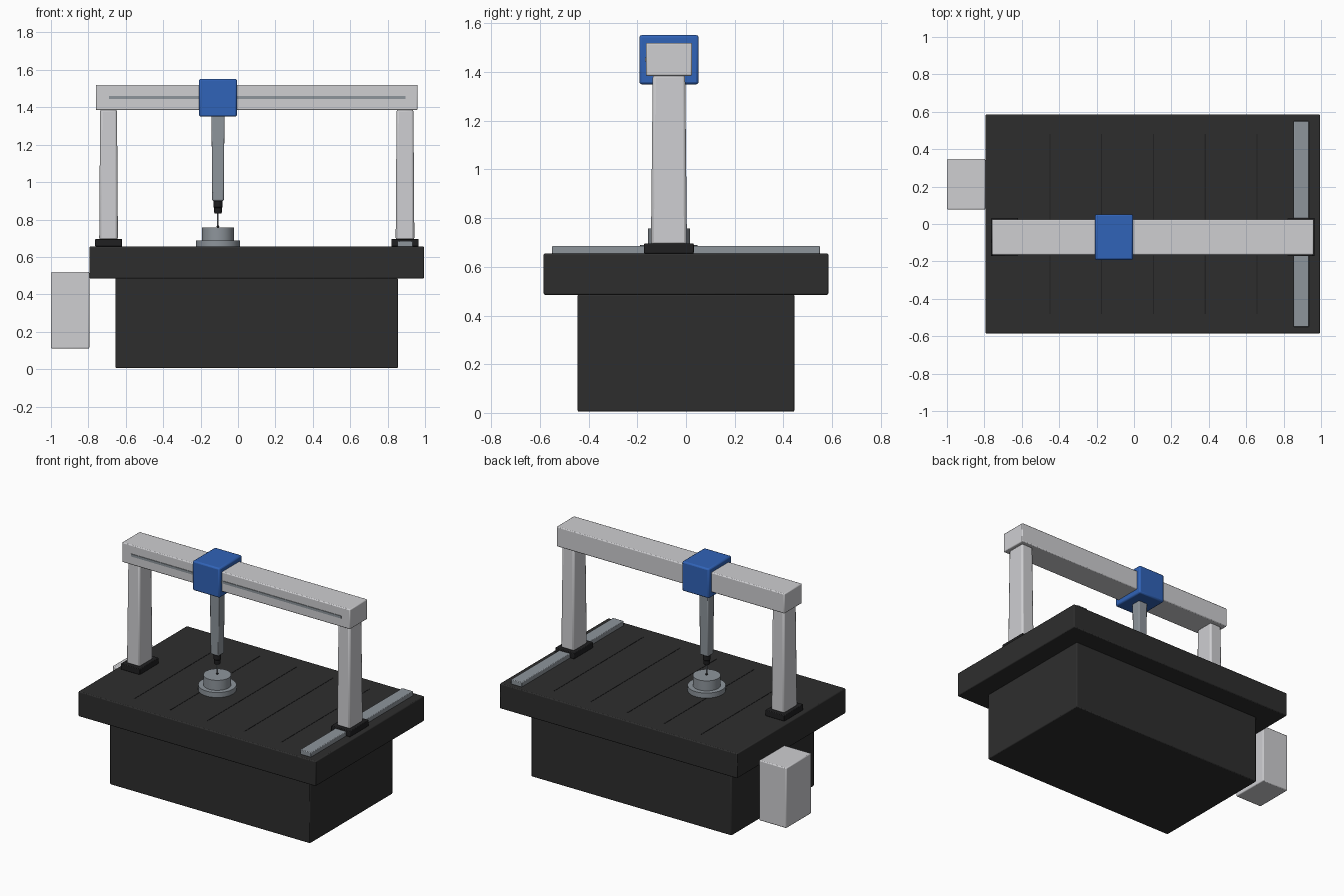
import bpy, bmesh, math

if "Cube" in bpy.data.objects:
    bpy.data.objects.remove(bpy.data.objects["Cube"])


def material(name, rgb):
    m = bpy.data.materials.new(name)
    m.diffuse_color = (*rgb, 1)
    m.use_nodes = True
    m.node_tree.nodes["Principled BSDF"].inputs["Base Color"].default_value = m.diffuse_color
    return m


BLACK = material("black granite", (0.027, 0.027, 0.027))
DARK = material("dark rubber", (0.014, 0.014, 0.015))
LIGHT = material("light grey paint", (0.62, 0.62, 0.64))
STEEL = material("steel grey", (0.27, 0.30, 0.33))
BLUE = material("blue paint", (0.03, 0.125, 0.48))


def finish(name, bm, mat, bevel=0.0, segments=2):
    bmesh.ops.recalc_face_normals(bm, faces=bm.faces[:])
    me = bpy.data.meshes.new(name)
    bm.to_mesh(me)
    bm.free()
    me.materials.append(mat)
    ob = bpy.data.objects.new(name, me)
    bpy.context.collection.objects.link(ob)
    if bevel:
        mod = ob.modifiers.new("soft edges", "BEVEL")
        mod.width = bevel
        mod.segments = segments
    bpy.ops.object.select_all(action="DESELECT")
    ob.select_set(True)
    bpy.context.view_layer.objects.active = ob
    bpy.ops.object.shade_smooth_by_angle(angle=math.radians(35))
    return ob


def box(name, xs, ys, zs, mat, bevel=0.0, taper=1.0):
    """Box from ranges; the top face is scaled by taper."""
    bm = bmesh.new()
    bmesh.ops.create_cube(bm, size=1)
    for v in bm.verts:
        s = taper if v.co.z > 0 else 1
        v.co = [(r[0] + r[1]) / 2 + c * k * (r[1] - r[0])
                for r, c, k in zip((xs, ys, zs), v.co, (s, s, 1))]
    return finish(name, bm, mat, bevel)


def turned(name, x, y, profile, mat, steps=40):
    """Closed lathe body from (radius, height) points."""
    bm = bmesh.new()
    rings = [[bm.verts.new((x + r * math.cos(2 * math.pi * i / steps),
                            y + r * math.sin(2 * math.pi * i / steps), z))
              for i in range(steps)] for r, z in profile]
    for a, b in zip(rings, rings[1:]):
        for i in range(steps):
            j = (i + 1) % steps
            bm.faces.new((a[i], a[j], b[j], b[i]))
    bm.faces.new(rings[0])
    bm.faces.new(rings[-1])
    return finish(name, bm, mat)


# Base and table
box("base", (-0.655, 0.855), (-0.445, 0.445), (0.005, 0.487), BLACK, 0.006)
box("table", (-0.795, 0.995), (-0.585, 0.585), (0.485, 0.655), BLACK, 0.006)
for i in range(5):
    x = -0.45 + 0.277 * i
    box(f"table_groove_{i + 1}", (x - 0.003, x + 0.003), (-0.48, 0.48),
        (0.652, 0.6565), DARK)

# Side cabinet and guide rail
box("control_box", (-1.0, -0.795), (0.077, 0.348), (0.11, 0.52), LIGHT, 0.006)
box("guide_rail", (0.853, 0.935), (-0.55, 0.55), (0.653, 0.686), STEEL, 0.004)

# Bridge columns with feet
Y = -0.07
for side, x in (("left", -0.692), ("right", 0.893)):
    box(side + "_foot", (x - 0.072, x + 0.072), (Y - 0.102, Y + 0.102),
        (0.655, 0.696), DARK, 0.004)
    box(side + "_column", (x - 0.05, x + 0.05), (Y - 0.074, Y + 0.074),
        (0.69, 1.39), LIGHT, 0.012, 0.9)

# Beam and its front slot strip
box("beam", (-0.76, 0.96), (-0.165, 0.025), (1.385, 1.52), LIGHT, 0.006)
box("beam_slot", (-0.69, 0.895), (-0.169, -0.162), (1.444, 1.461), STEEL)

# Carriage and quill
PX = -0.107
box("carriage", (PX - 0.102, PX + 0.102), (-0.192, 0.052), (1.35, 1.552), BLUE, 0.01)
box("quill", (PX - 0.031, PX + 0.031), (Y - 0.031, Y + 0.031),
    (0.9, 1.36), STEEL, 0.006, 1.12)

# Probe head, stylus with ball tip
turned("probe_head", PX, Y, [(0.018, 0.832), (0.021, 0.84), (0.021, 0.862),
                             (0.024, 0.866), (0.024, 0.902)], DARK, 24)
turned("stylus", PX, Y, [(0.004, 0.765), (0.004, 0.835)], STEEL, 12)
bm = bmesh.new()
bmesh.ops.create_uvsphere(bm, u_segments=12, v_segments=8, radius=0.007)
bmesh.ops.translate(bm, verts=bm.verts, vec=(PX, Y, 0.763))
finish("stylus_tip", bm, DARK)

# Round workpiece with a wide flange
turned("workpiece", PX, Y, [(0.118, 0.655), (0.118, 0.689), (0.086, 0.689),
                            (0.086, 0.757)], STEEL)
